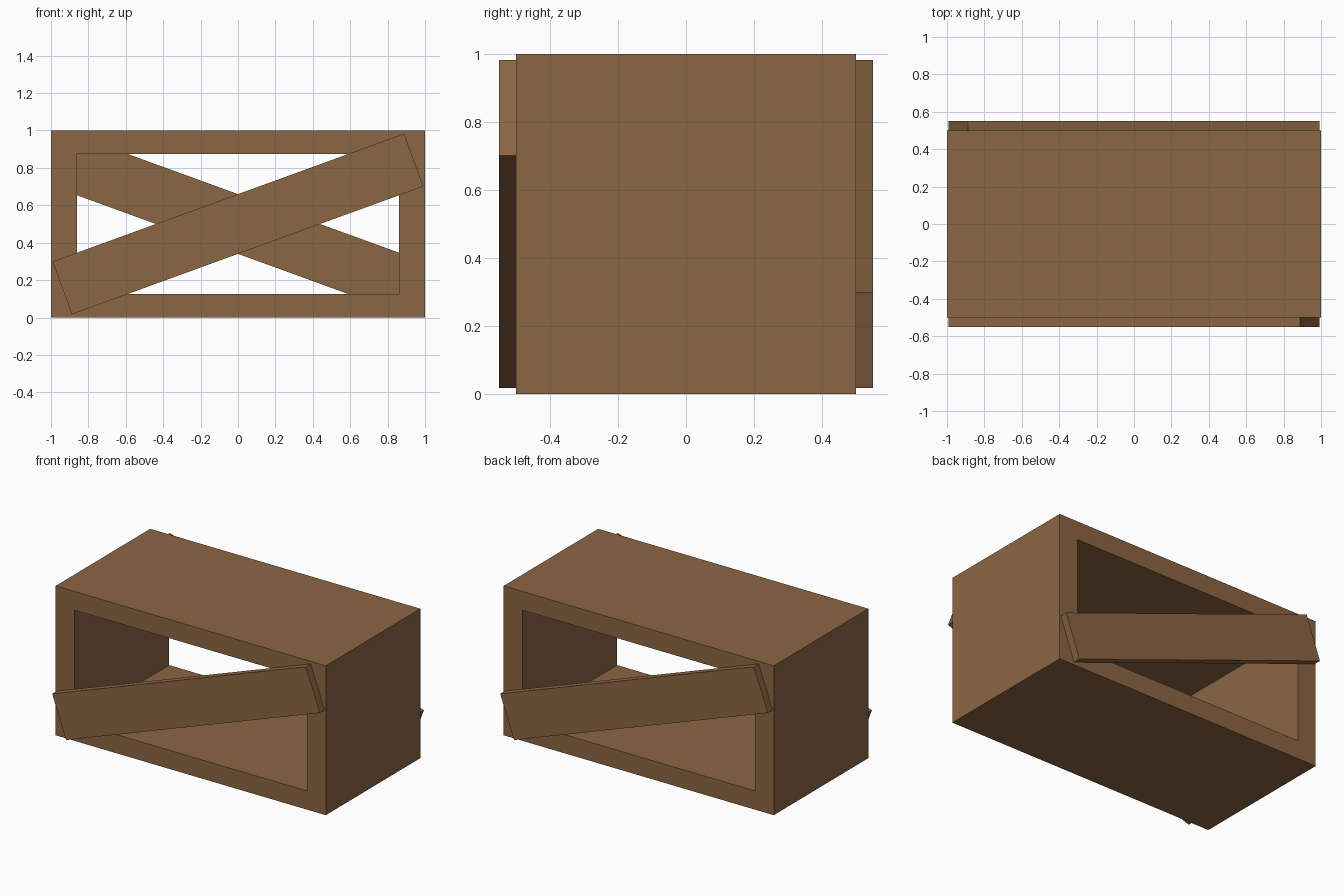
import bpy
import bmesh
from math import radians, pi

if "Cube" in bpy.data.objects:
    bpy.data.objects.remove(bpy.data.objects["Cube"])

wood = bpy.data.materials.new("brown_wood")
wood.diffuse_color = (0.26, 0.133, 0.056, 1)
wood.use_nodes = True
wood.node_tree.nodes["Principled BSDF"].inputs["Base Color"].default_value = wood.diffuse_color


def finish(bm, name):
    bmesh.ops.recalc_face_normals(bm, faces=bm.faces)
    mesh = bpy.data.meshes.new(name)
    bm.to_mesh(mesh)
    bm.free()
    mesh.materials.append(wood)
    obj = bpy.data.objects.new(name, mesh)
    bpy.context.collection.objects.link(obj)
    return obj


# Crate frame: rectangular tube open at front and back
def rectangle(half_x, z0, z1):
    return [(-half_x, z0), (half_x, z0), (half_x, z1), (-half_x, z1)]


bm = bmesh.new()
loops = [[bm.verts.new((x, y, z)) for x, z in rectangle(*size)]
         for size, y in (((1.0, 0.0, 1.0), -0.5), ((1.0, 0.0, 1.0), 0.5),
                         ((0.86, 0.125, 0.875), 0.5), ((0.86, 0.125, 0.875), -0.5))]
for i in range(4):
    a, b = loops[i], loops[(i + 1) % 4]
    for j in range(4):
        k = (j + 1) % 4
        bm.faces.new((a[j], a[k], b[k], b[j]))
finish(bm, "crate_frame")


# Diagonal boards nailed across each opening
def board(name, y, turn):
    bm = bmesh.new()
    bmesh.ops.create_cube(bm, size=1)
    bmesh.ops.scale(bm, vec=(2.0, 0.05, 0.3), verts=bm.verts)
    obj = finish(bm, name)
    obj.location = (0, y, 0.5)
    obj.rotation_euler = (0, radians(-20), turn)


board("front_board", -0.525, 0)
board("back_board", 0.525, pi)
